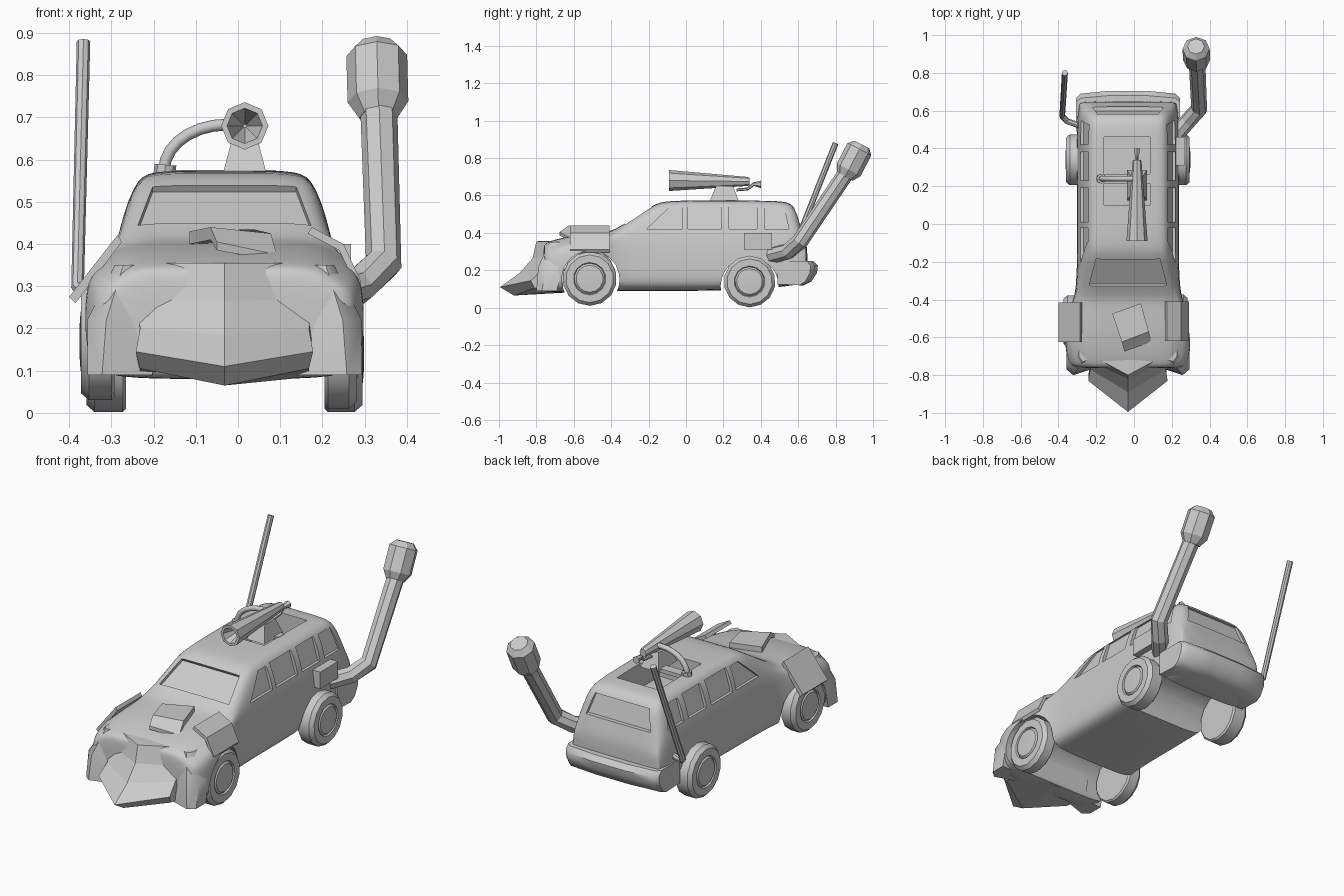
import bpy, bmesh, math
from mathutils import Vector as V

if "Cube" in bpy.data.objects:
    bpy.data.objects.remove(bpy.data.objects["Cube"])

CX = -0.032  # car centre line


def loft(name, rings, smooth=None):
    """Closed skin through equal-length rings, capped at both ends."""
    bm = bmesh.new()
    vs = [[bm.verts.new(p) for p in r] for r in rings]
    n = len(rings[0])
    for a, b in zip(vs, vs[1:]):
        for i in range(n):
            j = (i + 1) % n
            bm.faces.new((a[i], a[j], b[j], b[i]))
    bm.faces.new(vs[0][::-1])
    bm.faces.new(vs[-1])
    bmesh.ops.recalc_face_normals(bm, faces=bm.faces)
    me = bpy.data.meshes.new(name)
    bm.to_mesh(me)
    bm.free()
    ob = bpy.data.objects.new(name, me)
    bpy.context.collection.objects.link(ob)
    if smooth:
        soften(ob, smooth)
    return ob


def soften(ob, angle):
    ob.data.polygons.foreach_set("use_smooth", [True] * len(ob.data.polygons))
    ob.data.set_sharp_from_angle(angle=math.radians(angle))


def ring(c, axis, r, n, ref):
    t = V(axis).normalized()
    u = t.cross(V(ref)).normalized()
    w = t.cross(u)
    return [V(c) + r * (math.cos(k * math.tau / n) * u + math.sin(k * math.tau / n) * w)
            for k in range(n)]


def tube(name, pts, r, n=8, ref=(0, 1, -.6), smooth=None):
    pts = [V(p) for p in pts]
    rs = r if isinstance(r, (list, tuple)) else [r] * len(pts)
    rings = []
    for i, p in enumerate(pts):
        a = (p - pts[i - 1]).normalized() if i else V()
        b = (pts[i + 1] - p).normalized() if i < len(pts) - 1 else V()
        rings.append(ring(p, a + b, rs[i], n, ref))
    return loft(name, rings, smooth)


def prism(name, pts, d_in, d_out):
    """Polygon swept from -d_in to +d_out (offset vectors)."""
    return loft(name, [[V(p) - V(d_in) for p in pts], [V(p) + V(d_out) for p in pts]])


def box(name, lo, hi):
    (a, b, c), (x, y, z) = lo, hi
    return prism(name, [(a, b, c), (x, b, c), (x, y, c), (a, y, c)], (0, 0, 0), (0, 0, z - c))


# Body shell: y, half width, bottom, belt height, roof half width, top
stations = [
    (-.765, .275, .10, .28, .22, .33), (-.75, .31, .08, .295, .235, .35),
    (-.66, .335, .08, .325, .25, .375), (-.55, .33, .09, .35, .25, .395),
    (-.42, .305, .09, .375, .245, .405), (-.37, .275, .09, .39, .235, .42),
    (-.17, .27, .09, .40, .205, .555), (-.11, .27, .09, .40, .20, .573),
    (.2, .27, .09, .40, .20, .575), (.5, .27, .11, .40, .20, .572),
    (.575, .268, .12, .39, .195, .56), (.61, .262, .13, .37, .19, .46),
    (.635, .258, .13, .34, .20, .37), (.65, .25, .14, .29, .2, .32)]
rings = []
for y, w, zb, belt, wr, zt in stations:
    half = [(.06, zb), (w * .85, zb), (w, zb + .04), (w, .25), (w * .97, belt),
            (wr + .015, zt - .025), (wr - .025, zt), (.06, zt)]
    rings.append([V((CX + x, y, z)) for x, z in half] +
                 [V((CX - x, y, z)) for x, z in half[::-1]])
body = loft("car_body", rings)
sub = body.modifiers.new("round", 'SUBSURF')
sub.levels = sub.render_levels = 2

# Cutters: wheel arches, roof hatch, recessed windows
cutters = [tube("arch_cut", [(-1, y, z), (1, y, z)], .155, 24, (0, 0, 1))
           for y, z in ((-.51, .15), (.34, .115))]
cutters.append(box("hatch_cut", (-.16, .10, .44), (.085, .46, .8)))
windows = [[(-.21, .42), (-.02, .42), (-.02, .535), (-.09, .535)],
           [(.01, .42), (.19, .42), (.19, .54), (.01, .54)],
           [(.23, .42), (.38, .42), (.38, .54), (.23, .54)],
           [(.42, .42), (.55, .42), (.525, .535), (.42, .535)]]
for s in (-1, 1):
    for w in windows:
        pts = [(CX + s * (.262 - (z - .40) * .29), y, z) for y, z in w]
        cutters.append(prism("window_cut", pts, (s * .02, 0, 0), (s * .1, 0, 0)))
cutters.append(prism("windshield_cut",
                     [(CX - .205, -.325, .443), (CX + .205, -.325, .443),
                      (CX + .17, -.185, .535), (CX - .17, -.185, .535)],
                     (0, -.008, .012), (0, -.06, .09)))
cutters.append(prism("rear_window_cut",
                     [(CX - .19, .618, .42), (CX + .19, .618, .42),
                      (CX + .16, .588, .525), (CX - .16, .588, .525)],
                     (0, .02, 0), (0, .1, 0)))
for c in cutters:
    c.hide_render = True
    m = body.modifiers.new("cut", 'BOOLEAN')
    m.operation, m.solver, m.object = 'DIFFERENCE', 'EXACT', c
bpy.context.view_layer.update()
dg = bpy.context.evaluated_depsgraph_get()
body.data = bpy.data.meshes.new_from_object(body.evaluated_get(dg))
body.modifiers.clear()
for c in cutters:
    bpy.data.objects.remove(c)
soften(body, 38)

# Rear bumper, bowed backwards
prof = [(.49, .125), (.63, .12), (.67, .14), (.70, .185), (.705, .225), (.68, .25), (.49, .25)]
loft("rear_bumper", [[V((CX + x, .49 + (y - .49) * k, z)) for y, z in prof]
                     for x, k in ((-.275, .82), (-.25, .93), (-.1, 1), (.1, 1), (.25, .93), (.275, .82))], 40)

# Ram blade: side y/z, centre y/z, half width
blade = [(-.68, .355, -.80, .355, .222), (-.725, .27, -.82, .265, .208), (-.77, .20, -.89, .185, .20),
         (-.83, .145, -.995, .11, .21), (-.81, .105, -.92, .065, .20), (-.66, .085, -.66, .08, .2),
         (-.64, .355, -.64, .36, .222)]
loft("ram_blade", [[V((CX - w, y, z)) for y, z, _, _, w in blade],
                   [V((CX, y, z)) for _, _, y, z, _ in blade],
                   [V((CX + w, y, z)) for y, z, _, _, w in blade]])

# Front mudguard tails beside the blade
for s in (-1, 1):
    loft("front_mudguard", [[V((CX + s * x, y, z)) for x, y in sec] for z, sec in (
        (.09, [(.17, -.76), (.29, -.80), (.325, -.77), (.325, -.69), (.17, -.69)]),
        (.22, [(.17, -.74), (.28, -.79), (.325, -.75), (.325, -.66), (.17, -.66)]),
        (.35, [(.17, -.70), (.24, -.73), (.26, -.70), (.26, -.62), (.17, -.62)]))], 40)

# Wheels: inner x, outer x, y, z, radius
for name, a, b, y, z, r in (("front_wheel_right", .205, .285, -.515, .155, .145),
                            ("front_wheel_left", -.292, -.375, -.515, .17, .14),
                            ("rear_wheel_right", .205, .298, .34, .14, .138),
                            ("rear_wheel_left", -.265, -.362, .34, .14, .138)):
    s = 1 if b > 0 else -1
    tread = [(a, .94), (a + s * .008, 1), (b - s * .022, 1), (b - s * .003, .88),
             (b - s * .003, .60), (b - s * .012, .57), (b - s * .002, .50), (b, .3)]
    loft(name, [ring((x, y, z), (1, 0, 0), r * k, 14, (0, .22, 1)) for x, k in tread], 35)

# Armour plates on the front wings, hood and rear flank
T = (0, .21, 0)
prism("wing_plate_right", [(.165, -.62, .425), (.175, -.62, .44), (.25, -.62, .40), (.292, -.62, .31),
                           (.282, -.62, .295), (.24, -.62, .385)], (0, 0, 0), T)
prism("wing_plate_left", [(-.285, -.625, .422), (-.275, -.625, .405), (-.385, -.625, .26),
                          (-.40, -.625, .275)], (0, 0, 0), T)
hood = [[(-.115, -.475), (.037, -.42)], [(-.065, -.625), (.078, -.57)], [(-.05, -.675), (.092, -.625)]]
loft("hood_plate", [[V((*l, z1)), V((*r, z2)), V((*r, z2 - .03)), V((*l, z1 - .03))]
                    for (l, r), z1, z2 in zip(hood, (.43, .44), (.435, .425))] +
     [[V((-.05, -.675, .405)), V((.092, -.625, .375)), V((.092, -.625, .36)), V((-.05, -.675, .385))]])
box("rear_flank_plate", (.22, .31, .31), (.268, .46, .40))

# Roof gun: tapered barrel with funnel muzzle, mount, hose
gun = [(.34, .675, .02), (.33, .675, .024), (-.09, .68, .056), (-.09, .68, .042), (.03, .68, .004)]
loft("gun_barrel", [ring((.016, y, z), (0, 1, 0), r, 8, (1, 0, 0)) for y, z, r in gun])
loft("gun_mount", [[V((.016 + sx * hx, .205 + sy * hy, z)) for sx, sy in ((-1, -1), (1, -1), (1, 1), (-1, 1))]
                   for hx, hy, z in ((.052, .08, .565), (.03, .045, .65))])
box("mount_rail", (-.17, .215, .555), (.09, .265, .575))
arc = [(-.175 + .15 * (1 - math.cos(t)), .24, .575 + .108 * math.sin(t))
       for t in [math.pi / 2 * k / 7 for k in range(8)]]
tube("gun_hose", arc + [(.0, .24, .683)], .014, 8, (0, 1, 0), 50)
tube("hose_socket", [(-.175, .24, .555), (-.172, .24, .588)], .026, 8, (0, 1, 0))
tube("gun_handle", [(.016, .27, .63), (.016, .33, .635), (.016, .36, .66), (.016, .40, .66)],
     [.008, .008, .010, .02], 6, (1, 0, 0))

# Big exhaust stack on the right, thin pole on the left
tube("exhaust_pipe", [(.21, .46, .28), (.285, .545, .30), (.345, .61, .355), (.333, .87, .74)], .044)
cap0, axis = V((.332, .862, .722)), V((-.004, .078, .15))
loft("exhaust_cap", [ring(cap0 + axis * t, axis, r, 8, (0, 1, -.6))
                     for t, r in ((-.15, .046), (.1, .072), (.83, .072), (1.0, .045))])
tube("side_pole", [(-.27, .515, .28), (-.355, .545, .28), (-.38, .57, .30), (-.366, .80, .88)], .016)
